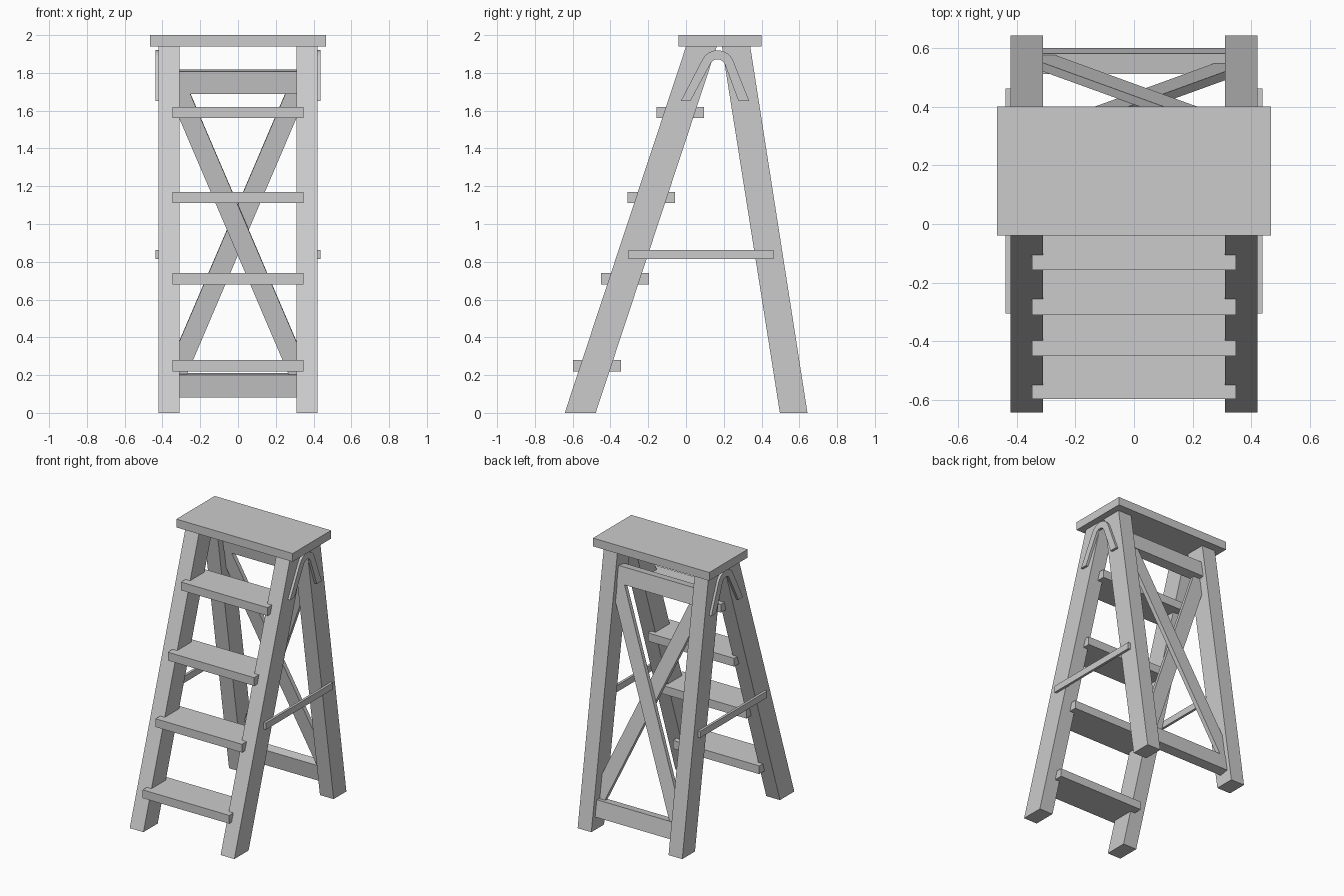
import bpy, bmesh
from math import sin, cos, atan, radians
from mathutils import Matrix

if "Cube" in bpy.data.objects:
    bpy.data.objects.remove(bpy.data.objects["Cube"])


def prism(name, pts, lo, hi, axis='X', matrix=None):
    """Extrude a profile: (y, z) points along X, or (x, z) points along Y."""
    bm = bmesh.new()
    make = (lambda a, b, d: (d, a, b)) if axis == 'X' else (lambda a, b, d: (a, d, b))
    face = bm.faces.new([bm.verts.new(make(a, b, lo)) for a, b in pts])
    new = bmesh.ops.extrude_face_region(bm, geom=[face])['geom']
    move = make(0, 0, hi - lo)
    bmesh.ops.translate(bm, vec=move, verts=[g for g in new if isinstance(g, bmesh.types.BMVert)])
    bmesh.ops.recalc_face_normals(bm, faces=bm.faces)
    if matrix:
        bm.transform(matrix)
    me = bpy.data.meshes.new(name)
    bm.to_mesh(me)
    bm.free()
    ob = bpy.data.objects.new(name, me)
    bpy.context.collection.objects.link(ob)
    return ob


def rect(a0, a1, b0, b1):
    return [(a0, b0), (a1, b0), (a1, b1), (a0, b1)]


def pair(name, pts, lo, hi):
    """The same part on the right and left side."""
    prism("right_" + name, pts, lo, hi)
    prism("left_" + name, pts, -hi, -lo)


# top platform
prism("top_platform", rect(-0.04, 0.40, 1.94, 2.0), -0.467, 0.467)

# legs
pair("front_leg", [(-0.642, 0), (-0.478, 0), (0.163, 1.94), (0.0, 1.94)], 0.31, 0.42)
pair("back_leg", [(0.497, 0), (0.643, 0), (0.34, 1.94), (0.19, 1.94)], 0.31, 0.42)

# steps
for i, (y, z) in enumerate([(-0.597, 0.22), (-0.45, 0.68), (-0.31, 1.11), (-0.157, 1.56)]):
    prism(f"step_{i + 1}", rect(y, y + 0.253, z, z + 0.06), -0.347, 0.347)

# side spreader bars
pair("spreader_bar", rect(-0.305, 0.462, 0.815, 0.863), 0.42, 0.438)

# bent hinge brackets
cy, cz = 0.167, 1.83
angles = [radians(22 + 132 * i / 8) for i in range(9)]
outer = [(cy + 0.09 * cos(a), cz + 0.09 * sin(a)) for a in angles]
inner = [(cy + 0.042 * cos(a), cz + 0.042 * sin(a)) for a in reversed(angles)]
pair("hinge_bracket", [(0.335, 1.65)] + outer + [(-0.028, 1.65), (0.023, 1.65)] + inner + [(0.278, 1.65)],
     0.42, 0.438)

# rear frame, tilted to follow the back legs
tilt = Matrix.Translation((0, 0.578, 0)) @ Matrix.Rotation(atan(0.155), 4, 'X')
for name, s in (("lower_rear_rail", 0.149), ("upper_rear_rail", 1.774)):
    prism(name, rect(-0.035, 0.035, s - 0.06, s + 0.06), -0.31, 0.31, matrix=tilt)

# crossed rear braces, trimmed against legs and rails
brace = [(-0.31, 1.58), (-0.31, 1.714), (-0.253, 1.714), (0.31, 0.383), (0.31, 0.209), (0.269, 0.209)]
prism("rear_brace_inner", brace, -0.03, 0, 'Y', tilt)
prism("rear_brace_outer", [(-x, s) for x, s in brace], 0, 0.03, 'Y', tilt)
